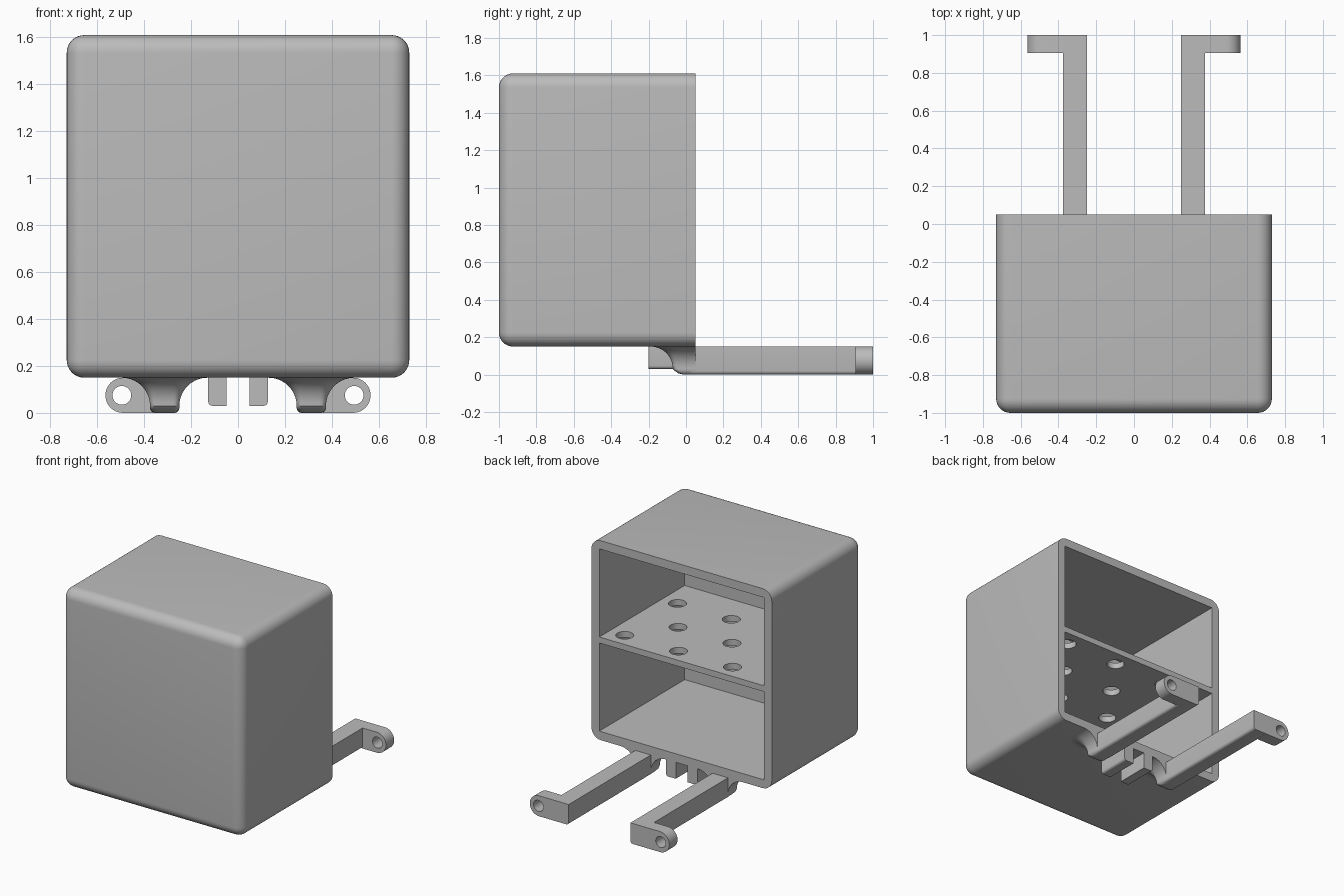
import bpy, bmesh
from math import pi, sin, cos, radians
from mathutils import Matrix, Vector

if "Cube" in bpy.data.objects:
    bpy.data.objects.remove(bpy.data.objects["Cube"], do_unlink=True)

grey = bpy.data.materials.new("plain grey")
grey.use_nodes = True
COLOUR = (0.5, 0.5, 0.5, 1)
grey.diffuse_color = COLOUR
grey.node_tree.nodes["Principled BSDF"].inputs["Base Color"].default_value = COLOUR


def finish(name, bm):
    bmesh.ops.recalc_face_normals(bm, faces=bm.faces)
    mesh = bpy.data.meshes.new(name)
    bm.to_mesh(mesh)
    bm.free()
    mesh.materials.append(grey)
    obj = bpy.data.objects.new(name, mesh)
    bpy.context.collection.objects.link(obj)
    return obj


def add_block(bm, lo, hi):
    lo, hi = Vector(lo), Vector(hi)
    place = Matrix.Translation((lo + hi) / 2) @ Matrix.Diagonal((*(hi - lo), 1))
    return bmesh.ops.create_cube(bm, size=1, matrix=place)["verts"]


def add_cylinder(bm, centre, radius, depth, turn=0):
    place = Matrix.Translation(centre) @ Matrix.Rotation(turn, 4, "X")
    bmesh.ops.create_cone(bm, cap_ends=True, segments=32, radius1=radius,
                          radius2=radius, depth=depth, matrix=place)


def cut(obj, cutter):
    cutter.hide_render = True
    mod = obj.modifiers.new("cut", "BOOLEAN")
    mod.operation, mod.object, mod.solver = "DIFFERENCE", cutter, "EXACT"
    bpy.context.view_layer.objects.active = obj
    bpy.ops.object.modifier_apply(modifier=mod.name)
    bpy.data.objects.remove(cutter, do_unlink=True)


def smooth(obj):
    bpy.ops.object.select_all(action="DESELECT")
    obj.select_set(True)
    bpy.context.view_layer.objects.active = obj
    bpy.ops.object.shade_smooth_by_angle(angle=radians(35))


def bevel(bm, rule, width, segments):
    edges = [e for e in bm.edges if rule(e)]
    bmesh.ops.bevel(bm, geom=edges, offset=width, segments=segments,
                    profile=0.5, affect="EDGES")


def arc(cx, cy, r, start, end, steps=8):
    return [(cx + r * cos(start + (end - start) * i / steps),
             cy + r * sin(start + (end - start) * i / steps))
            for i in range(steps + 1)]


def extrude_profile(name, points, y0, y1):
    bm = bmesh.new()
    face = bm.faces.new([bm.verts.new((x, y0, z)) for x, z in points])
    moved = bmesh.ops.extrude_face_region(bm, geom=[face])["geom"]
    verts = [v for v in moved if isinstance(v, bmesh.types.BMVert)]
    bmesh.ops.translate(bm, verts=verts, vec=(0, y1 - y0, 0))
    # the extrusion keeps the starting face as the near cap
    if not face.is_valid or len([f for f in bm.faces if len(f.verts) == len(points)]) < 2:
        bm.faces.new([v for v in bm.verts if abs(v.co.y - y0) < 1e-5])
    return finish(name, bm)


W, BACK, FRONT, BASE, TOP, WALL = 0.73, 0.05, -1.0, 0.15, 1.61, 0.063
MID = (BASE + TOP) / 2
SHELF = 0.022

# Open-backed case with rounded outer edges
bm = bmesh.new()
add_block(bm, (-W, FRONT, BASE), (W, BACK, TOP))
bevel(bm, lambda e: min(v.co.y for v in e.verts) < BACK - 0.1, 0.075, 8)
case = finish("case", bm)

# Two compartments, leaving a shelf between them
for z0, z1 in ((BASE + WALL, MID - SHELF), (MID + SHELF, TOP - WALL)):
    bm = bmesh.new()
    add_block(bm, (-W + WALL, FRONT + WALL, z0), (W - WALL, BACK + 0.1, z1))
    cut(case, finish("compartment_cutter", bm))

# Staggered vent holes through the shelf
bm = bmesh.new()
for row, shift in enumerate((0.109, -0.109, 0.109)):
    for column in (-1, 0, 1):
        add_cylinder(bm, (shift + column * 0.436, -0.07 - row * 0.305, MID), 0.06, 0.2)
cut(case, finish("vent_cutter", bm))
smooth(case)

CX, HALF, R = 0.3125, 0.0625, 0.075


def mount_ring(bm, side, z, grow, front):
    """U-shaped section with rounded front corners."""
    w = HALF + grow
    r = max(0.025, grow + 0.025)
    pts = [(w, BACK)] + arc(w - r, front + r, r, 0, -pi / 2)
    pts += arc(r - w, front + r, r, -pi / 2, -pi) + [(-w, BACK)]
    return [bm.verts.new((side * CX + x, y, z)) for x, y in pts]


for side, label in ((1, "left"), (-1, "right")):
    # Flared mount blending the arm into the case underside
    bm = bmesh.new()
    levels = [(0, -0.02, -0.015), (0.006, -0.008, -0.04), (0.02, 0, -0.06)]
    for i in range(11):
        a = pi / 2 * i / 10
        grow = 0.12 * (1 - cos(a))
        levels.append((0.03 + 0.12 * sin(a), grow, -0.07 - grow))
    rings = [mount_ring(bm, side, *level) for level in levels]
    for low, high in zip(rings, rings[1:]):
        for i in range(len(low)):
            j = (i + 1) % len(low)
            bm.faces.new((low[i], low[j], high[j], high[i]))
    bm.faces.new(rings[0])
    bm.faces.new(rings[-1])
    smooth(finish(label + "_arm_mount", bm))

    # Long arm with softened lower edges
    bm = bmesh.new()
    add_block(bm, (side * CX - HALF, BACK - 0.02, 0), (side * CX + HALF, 1, 0.15))
    bevel(bm, lambda e: all(v.co.z < 0.01 for v in e.verts)
          and abs(e.verts[0].co.y - e.verts[1].co.y) > 0.5, 0.02, 4)
    smooth(finish(label + "_arm", bm))

    # Outward ear with a rounded end and a pin hole
    outline = [(0.36, 0)] + arc(0.49, R, R, -pi / 2, pi / 2, 20) + [(0.36, 0.15)]
    ear = extrude_profile(label + "_ear", [(side * x, z) for x, z in outline], 0.905, 1)
    bm = bmesh.new()
    add_cylinder(bm, (side * 0.495, 0.95, R), 0.04, 0.3, pi / 2)
    cut(ear, finish("pin_cutter", bm))
    smooth(ear)

    # Small guide tab under the case
    bm = bmesh.new()
    add_block(bm, (0.048 if side > 0 else -0.127, -0.2, 0.03),
              (0.127 if side > 0 else -0.048, BACK, 0.16))
    bevel(bm, lambda e: all(v.co.z < 0.1 and abs(v.co.x) > 0.1 for v in e.verts),
          0.018, 4)
    smooth(finish(label + "_guide_tab", bm))
